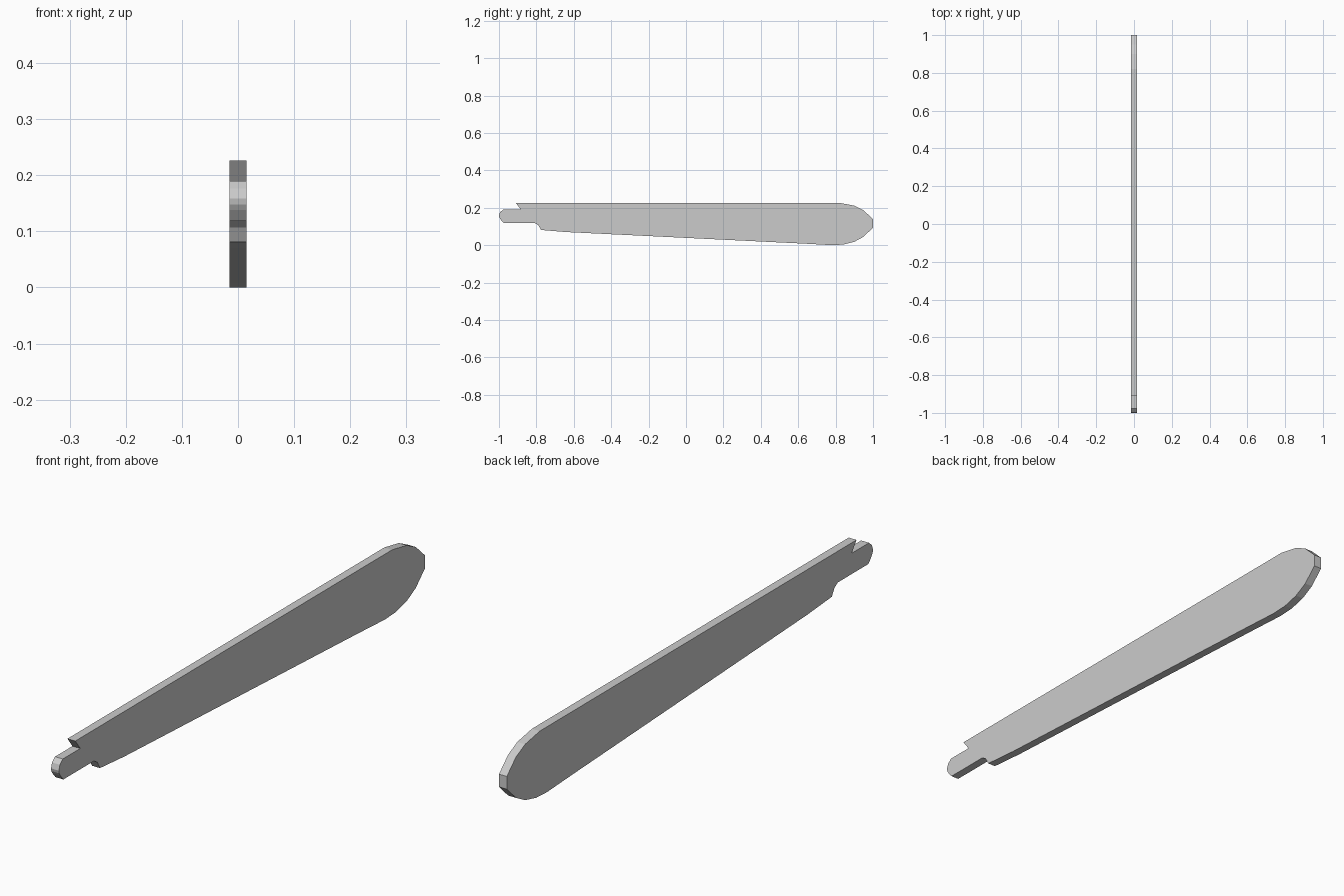
import bpy
import bmesh

if "Cube" in bpy.data.objects:
    bpy.data.objects.remove(bpy.data.objects["Cube"])

THICKNESS = 0.03

# Side outline (y, z): straight back edge, rounded wide tip, tapering underside, narrow tang with notch
outline = [
    (-0.91, 0.226), (0.82, 0.226), (0.90, 0.211), (0.95, 0.186), (1.0, 0.138),
    (1.0, 0.094), (0.95, 0.045), (0.90, 0.018), (0.84, 0.003), (0.78, 0.0),
    (0.635, 0.008), (-0.64, 0.070), (-0.775, 0.081), (-0.79, 0.107), (-0.808, 0.118),
    (-0.975, 0.118), (-0.992, 0.138), (-0.998, 0.148), (-1.0, 0.158),
    (-0.994, 0.176), (-0.978, 0.19), (-0.883, 0.19),
]


def extruded_plate(name, points, thickness):
    bm = bmesh.new()
    face = bm.faces.new([bm.verts.new((-thickness / 2, y, z)) for y, z in points])
    result = bmesh.ops.extrude_face_region(bm, geom=[face], use_keep_orig=True)
    moved = [v for v in result["geom"] if isinstance(v, bmesh.types.BMVert)]
    bmesh.ops.translate(bm, verts=moved, vec=(thickness, 0, 0))
    bmesh.ops.recalc_face_normals(bm, faces=bm.faces)
    mesh = bpy.data.meshes.new(name)
    bm.to_mesh(mesh)
    bm.free()
    obj = bpy.data.objects.new(name, mesh)
    bpy.context.collection.objects.link(obj)
    return obj


# Flat blade with tang
extruded_plate("blade", outline, THICKNESS)
